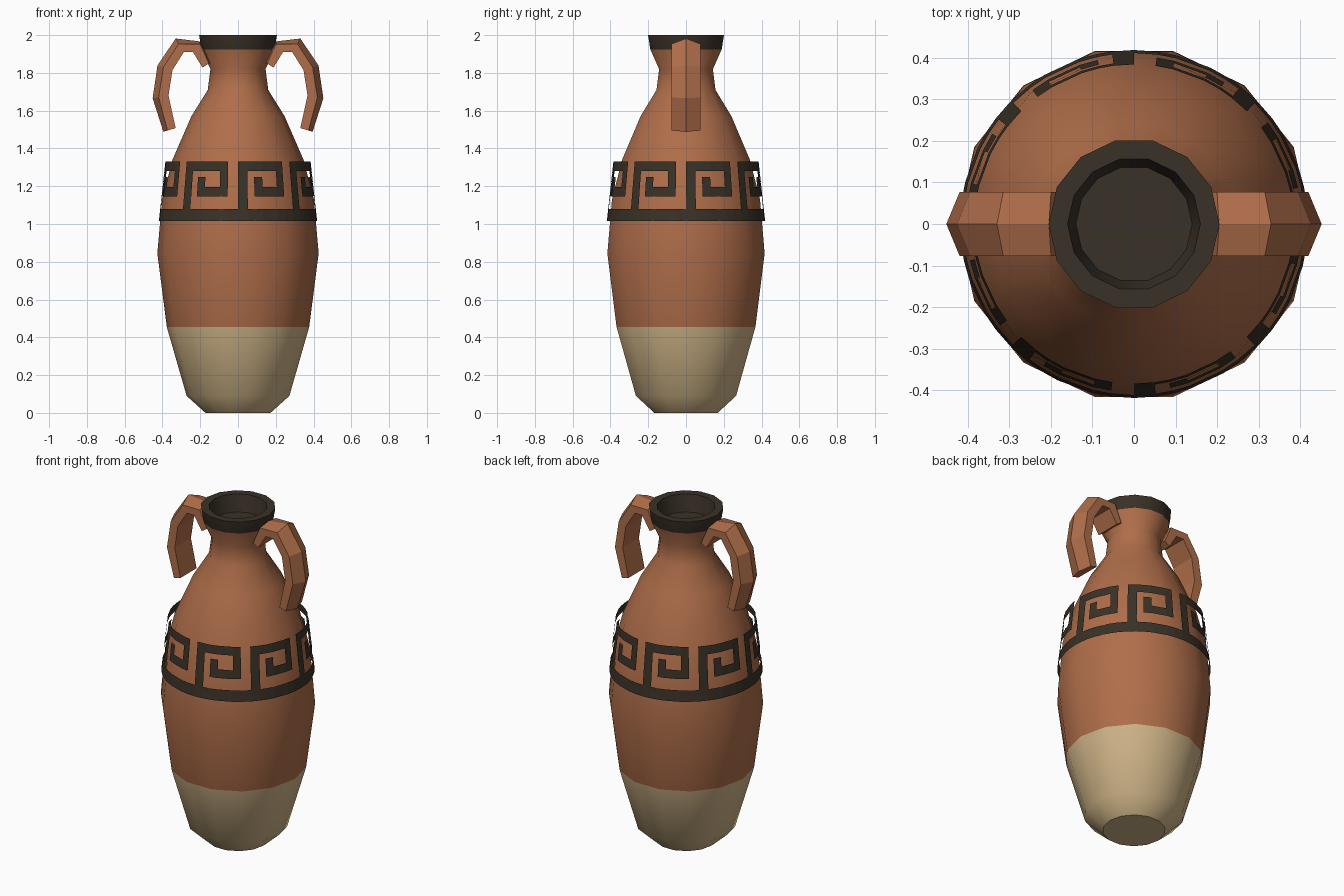
import bpy, bmesh
from math import sin, cos, pi, radians

if "Cube" in bpy.data.objects:
    bpy.data.objects.remove(bpy.data.objects["Cube"])


def material(name, rgb):
    m = bpy.data.materials.new(name)
    m.use_nodes = True
    m.diffuse_color = (*rgb, 1)
    m.node_tree.nodes["Principled BSDF"].inputs["Base Color"].default_value = (*rgb, 1)
    return m


TERRACOTTA = material("terracotta", (0.43, 0.155, 0.068))
CREAM = material("cream", (0.61, 0.45, 0.24))
DARK = material("dark_glaze", (0.042, 0.031, 0.02))


def finish(bm, name, mats, recalc=True):
    if recalc:
        bmesh.ops.recalc_face_normals(bm, faces=bm.faces)
    mesh = bpy.data.meshes.new(name)
    bm.to_mesh(mesh)
    bm.free()
    for m in mats:
        mesh.materials.append(m)
    ob = bpy.data.objects.new(name, mesh)
    bpy.context.collection.objects.link(ob)
    return ob


def loft(bm, rings):
    """Skin closed rings of points and cap both ends."""
    rows = [[bm.verts.new(p) for p in ring] for ring in rings]
    n = len(rows[0])
    for a, b in zip(rows, rows[1:]):
        for i in range(n):
            j = (i + 1) % n
            bm.faces.new((a[i], a[j], b[j], b[i]))
    bm.faces.new(rows[0])
    bm.faces.new(rows[-1])


# Vase body: lathed profile, from the foot over the rim to the inner floor
SIDES = 14
CREAM_TOP, RIM_BASE = 0.455, 1.925
profile = [(0.172, 0), (0.272, 0.09), (0.377, CREAM_TOP), (0.427, 0.845),
           (0.402, 1.13), (0.347, 1.34), (0.247, 1.57), (0.16, 1.71),
           (0.146, 1.82), (0.194, RIM_BASE), (0.206, 2.0), (0.16, 2.0), (0.14, 1.9)]
bm = bmesh.new()
loft(bm, [[(r * cos(2 * pi * i / SIDES), r * sin(2 * pi * i / SIDES), z)
           for i in range(SIDES)] for r, z in profile])
for f in bm.faces:
    z = f.calc_center_median().z
    inside = len(f.verts) > 4 and z > 1
    f.material_index = 1 if z < CREAM_TOP else 2 if z > RIM_BASE or inside else 0
body = finish(bm, "vase_body", [TERRACOTTA, CREAM, DARK])
bpy.context.view_layer.objects.active = body
body.select_set(True)
bpy.ops.object.shade_smooth_by_angle(angle=radians(40))
body.select_set(False)

# Handles: ridged five-sided strap; each station is ridge, shoulder, inner face
stations = [((0.395, 1.488), (0.373, 1.495), (0.33, 1.508)),
            ((0.452, 1.666), (0.42, 1.67), (0.368, 1.68)),
            ((0.426, 1.84), (0.395, 1.83), (0.347, 1.815)),
            ((0.33, 1.982), (0.315, 1.953), (0.287, 1.91)),
            ((0.205, 1.967), (0.2, 1.952), (0.238, 1.91)),
            ((0.13, 1.86), (0.155, 1.85), (0.188, 1.828))]
W = 0.077
for side, name in ((1, "left_handle"), (-1, "right_handle")):
    bm = bmesh.new()
    loft(bm, [[(side * p[0], y, p[1]) for p, y in
               ((ridge, 0), (mid, W), (back, W), (back, -W), (mid, -W))]
              for ridge, mid, back in stations])
    finish(bm, name, [TERRACOTTA])

# Key pattern band: painted cells of a repeating grid, wrapped on a cone
heights = [1.33, 1.28, 1.25, 1.195, 1.145, 1.08, 1.015]
angles = [0, 7.3, 12.5, 19, 31, 37.2, 45]
cells = ["#####.",
         "#...#.",
         "#.#.#.",
         "#.###.",
         "#.....",
         "######"]
REPEATS = 8


def on_band(deg, z):
    r = 0.419 - (z - heights[-1]) * 0.11
    a = radians(deg - 90)
    return (r * cos(a), r * sin(a), z)


bm = bmesh.new()
for k in range(REPEATS):
    start = k * 360 / REPEATS
    for row, line in enumerate(cells):
        for col, mark in enumerate(line):
            if mark == "#":
                a0, a1 = start + angles[col], start + angles[col + 1]
                z1, z0 = heights[row], heights[row + 1]
                bm.faces.new([bm.verts.new(on_band(a, z)) for a, z in
                              ((a0, z0), (a1, z0), (a1, z1), (a0, z1))])
bmesh.ops.remove_doubles(bm, verts=bm.verts, dist=0.0005)
finish(bm, "key_pattern_band", [DARK], recalc=False)
